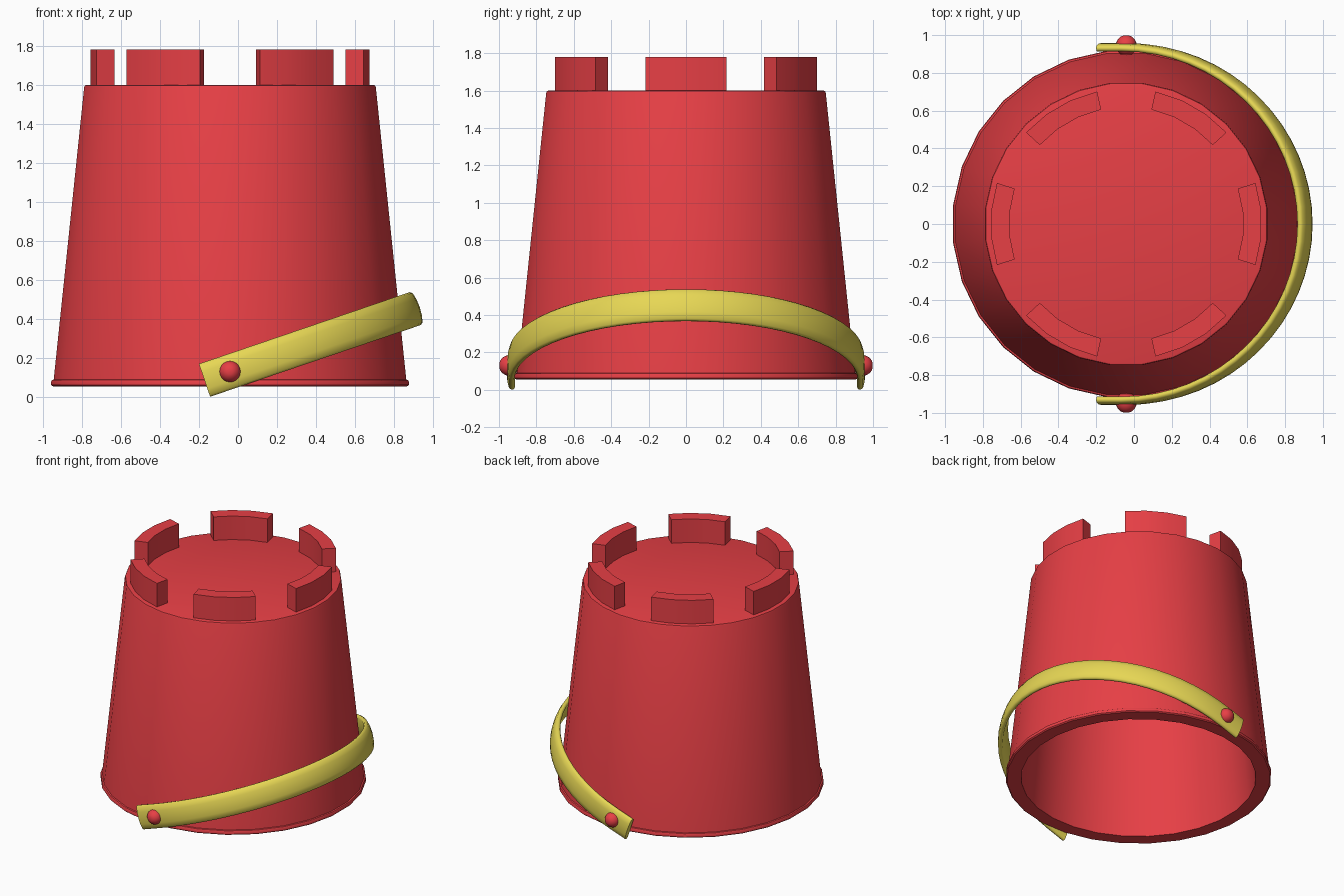
import bpy, bmesh
from math import sin, cos, pi, radians

if "Cube" in bpy.data.objects:
    bpy.data.objects.remove(bpy.data.objects["Cube"])

CX = -0.041      # bucket axis
SEG = 28         # sides of the bucket


def material(name, rgb):
    m = bpy.data.materials.new(name)
    m.diffuse_color = (*rgb, 1)
    m.use_nodes = True
    m.node_tree.nodes["Principled BSDF"].inputs["Base Color"].default_value = m.diffuse_color
    return m


RED = material("red_plastic", (0.80, 0.05, 0.06))
YELLOW = material("yellow_plastic", (0.80, 0.68, 0.09))


def finish(name, bm, mat, angle=35):
    bmesh.ops.recalc_face_normals(bm, faces=bm.faces)
    me = bpy.data.meshes.new(name)
    bm.to_mesh(me)
    bm.free()
    ob = bpy.data.objects.new(name, me)
    bpy.context.collection.objects.link(ob)
    me.materials.append(mat)
    bpy.ops.object.select_all(action='DESELECT')
    ob.select_set(True)
    bpy.context.view_layer.objects.active = ob
    bpy.ops.object.shade_smooth_by_angle(angle=radians(angle))
    return ob


def loft(bm, rings):
    """Bridge a list of equal-sized closed vertex rings."""
    n = len(rings[0])
    for a, b in zip(rings, rings[1:]):
        for i in range(n):
            j = (i + 1) % n
            bm.faces.new((a[i], a[j], b[j], b[i]))


# Bucket: upside-down shell with a thin lip, open underneath
profile = [(0.675, 1.52), (0.815, 0.055), (0.914, 0.055), (0.922, 0.062),
           (0.922, 0.080), (0.918, 0.087), (0.909, 0.090),
           (0.752, 1.588), (0.748, 1.597), (0.738, 1.60)]
bm = bmesh.new()
rings = [[bm.verts.new((CX + r * cos(2 * pi * (i + .5) / SEG),
                        r * sin(2 * pi * (i + .5) / SEG), z))
          for i in range(SEG)] for r, z in profile]
loft(bm, rings)
bm.faces.new(rings[0])
bm.faces.new(rings[-1])
finish("bucket", bm, RED)

# Battlements: six curved blocks around the top
bm = bmesh.new()
for k in range(6):
    rings = []
    for s in range(4):
        a = k * pi / 3 + radians(17.6) * (s / 1.5 - 1)
        rings.append([bm.verts.new((CX + r * cos(a), r * sin(a), z))
                      for r, z in ((0.62, 1.59), (0.718, 1.59),
                                   (0.718, 1.78), (0.62, 1.78))])
    loft(bm, rings)
    bm.faces.new(rings[0])
    bm.faces.new(rings[-1])
finish("battlements", bm, RED)

# Handle: strap swept along a half ellipse with straight tails
TILT, PIVOT_Z, A, B = radians(18.8), 0.13, 1.003, 0.934
path = [(-0.138, -B, 0, -1)]
for i in range(33):
    t = -pi / 2 + pi * i / 32
    path.append((A * cos(t), B * sin(t), cos(t), sin(t)))
path.append((-0.138, B, 0, 1))
# cross-section: (outward offset, across the strap), bulging outward
section = [(-0.020, -0.076), (-0.012, -0.087), (0.0, -0.089), (0.012, -0.080),
           (0.021, -0.045), (0.024, 0.0), (0.021, 0.045), (0.012, 0.080),
           (0.0, 0.089), (-0.012, 0.087), (-0.020, 0.076)]
bm = bmesh.new()
rings = []
for u, y, nu, ny in path:
    ring = []
    for o, v in section:
        uu = u + o * nu
        ring.append(bm.verts.new((CX + uu * cos(TILT) - v * sin(TILT),
                                  y + o * ny,
                                  PIVOT_Z + uu * sin(TILT) + v * cos(TILT))))
    rings.append(ring)
loft(bm, rings)
bm.faces.new(rings[0])
bm.faces.new(rings[-1])
finish("handle", bm, YELLOW, 50)

# Rivets: round heads on short pins into the bucket wall
for side, name in ((-1, "rivet_front"), (1, "rivet_back")):
    bm = bmesh.new()
    rings = []
    for r, y in [(0.03, 0.86), (0.03, 0.90)] + [
            (0.055 * sin(pi * k / 12), 0.945 - 0.055 * cos(pi * k / 12))
            for k in range(3, 12)]:
        rings.append([bm.verts.new((CX + r * cos(pi * i / 10), side * y,
                                    PIVOT_Z + r * sin(pi * i / 10)))
                      for i in range(20)])
    loft(bm, rings)
    bm.faces.new(rings[0])
    bm.faces.new(rings[-1])
    finish(name, bm, RED, 40)
